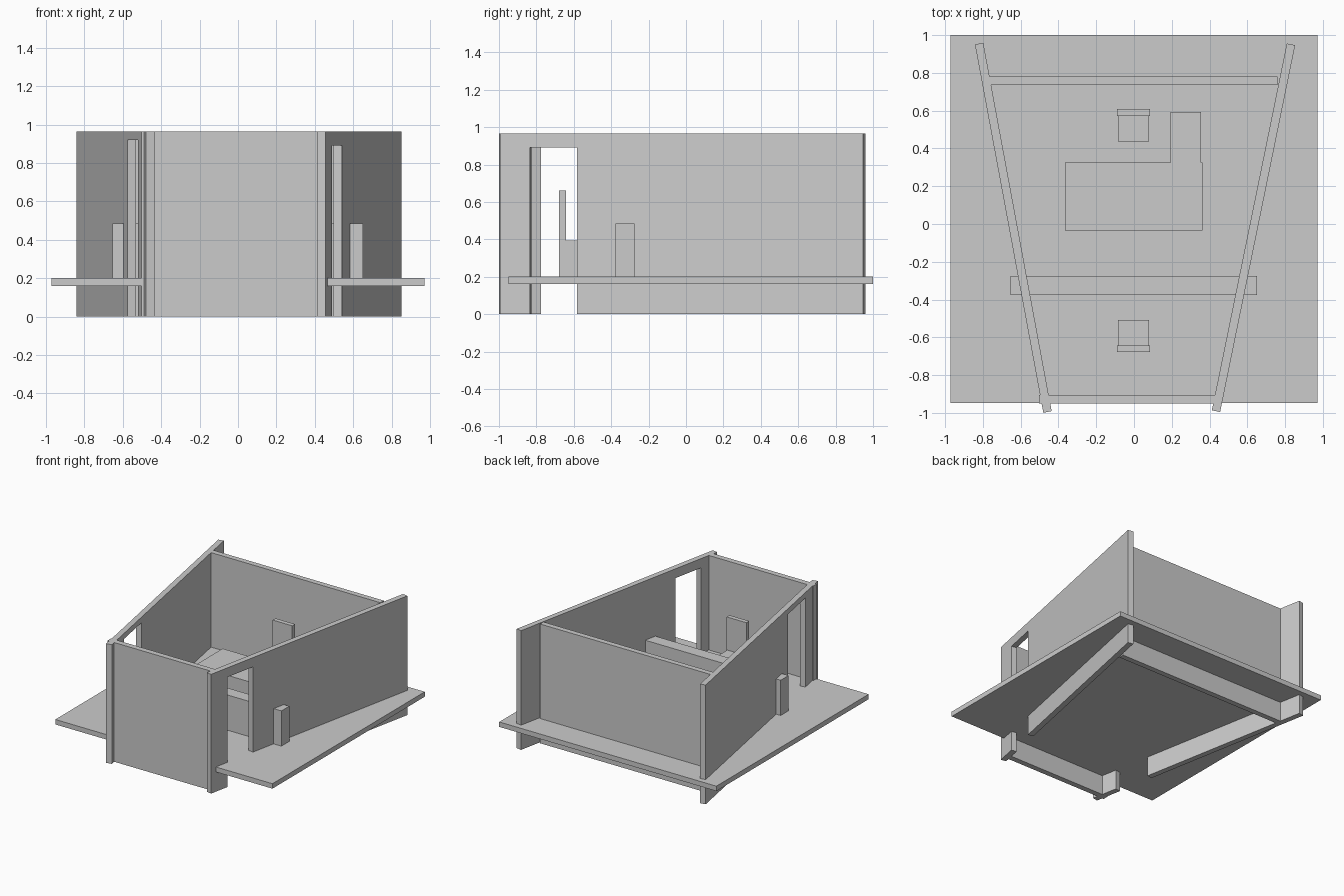
import bpy, bmesh
from mathutils import Vector, Matrix

if "Cube" in bpy.data.objects:
    bpy.data.objects.remove(bpy.data.objects["Cube"])


def prism(name, outline, depth, matrix=Matrix()):
    """Extrude a closed 2D outline along local z by depth, then place it."""
    bm = bmesh.new()
    face = bm.faces.new([bm.verts.new((u, v, 0)) for u, v in outline])
    top = bmesh.ops.extrude_face_region(bm, geom=[face])["geom"]
    verts = [g for g in top if isinstance(g, bmesh.types.BMVert)]
    bmesh.ops.translate(bm, verts=verts, vec=(0, 0, depth))
    bmesh.ops.transform(bm, matrix=matrix, verts=bm.verts)
    bmesh.ops.recalc_face_normals(bm, faces=bm.faces)
    mesh = bpy.data.meshes.new(name)
    bm.to_mesh(mesh)
    bm.free()
    obj = bpy.data.objects.new(name, mesh)
    bpy.context.collection.objects.link(obj)
    return obj


def box(name, x0, x1, y0, y1, z0, z1):
    outline = [(x0, y0), (x1, y0), (x1, y1), (x0, y1)]
    return prism(name, outline, z1 - z0, Matrix.Translation((0, 0, z0)))


WALL_TOP = 0.965
THICK = 0.045
FLOOR = 0.2


def side_wall(name, start, end, door_y0, door_y1, door_top):
    """Slanted wall whose outline is notched by a doorway."""
    a, b = Vector((*start, 0)), Vector((*end, 0))
    along = (b - a).normalized()
    up = Vector((0, 0, 1))
    across = along.cross(up)
    d0 = (door_y0 - a.y) / along.y
    d1 = (door_y1 - a.y) / along.y
    length = (b - a).length
    outline = [(0, 0), (d0, 0), (d0, door_top), (d1, door_top), (d1, 0),
               (length, 0), (length, WALL_TOP), (0, WALL_TOP)]
    place = Matrix((along, up, across)).transposed().to_4x4()
    place.translation = a - across * THICK / 2
    return prism(name, outline, THICK, place)


# Floor slab
box("floor", -0.972, 0.972, -0.948, 1.0, 0.16, FLOOR)

# Walls
side_wall("left_wall", (-0.458, -0.995), (-0.82, 0.955), -0.78, -0.48, 0.92)
side_wall("right_wall", (0.434, -0.991), (0.831, 0.951), -0.83, -0.577, 0.89)
box("back_wall", -0.765, 0.76, 0.736, 0.78, 0, WALL_TOP)
box("front_wall", -0.503, 0.435, -0.95, -0.905, 0, WALL_TOP)

# Counter passing through both side walls
box("counter", -0.655, 0.652, -0.376, -0.275, FLOOR - 0.01, 0.485)

# L-shaped desk
prism("desk", [(-0.365, -0.035), (0.362, -0.035), (0.362, 0.325), (0.355, 0.325),
               (0.355, 0.593), (0.192, 0.593), (0.192, 0.325), (-0.365, 0.325)],
      0.26, Matrix.Translation((0, 0, FLOOR - 0.01)))

# Chairs: block seat with a slightly wider backrest
for label, outer, direction in (("front", -0.678, 1), ("back", 0.608, -1)):
    ys = [outer + direction * t for t in (0, 0.036, 0.171)]
    b0, b1 = sorted(ys[:2])
    s0, s1 = sorted(ys[1:])
    box(label + "_chair_back", -0.09, 0.085, b0, b1, FLOOR - 0.01, 0.66)
    box(label + "_chair_seat", -0.085, 0.08, s0, s1, FLOOR - 0.01, 0.393)
